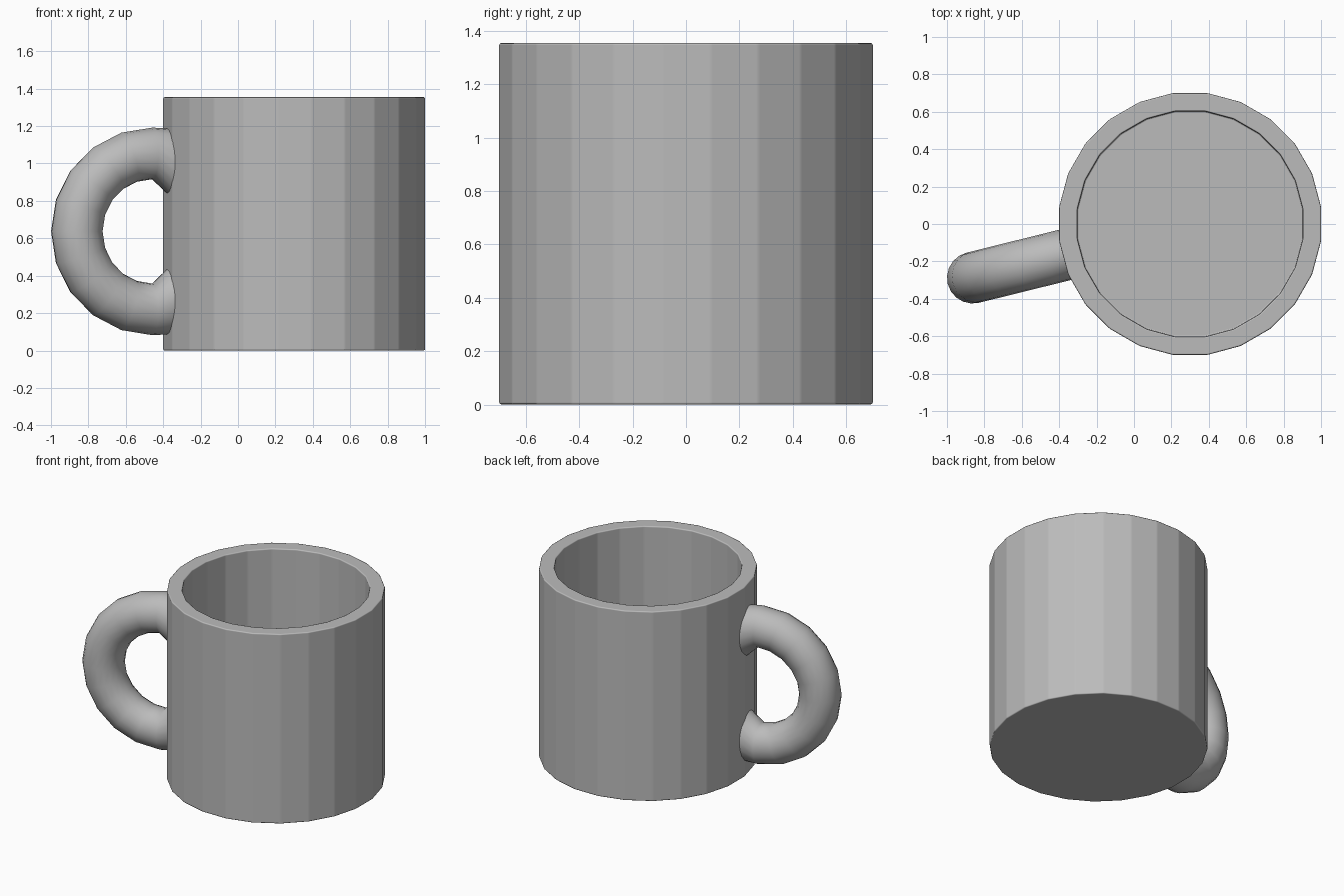
import bpy
import bmesh
from math import sin, cos, pi, radians
from mathutils import Matrix, Vector

cube = bpy.data.objects.get("Cube")
if cube:
    bpy.data.objects.remove(cube)

# One plain ceramic colour
grey = bpy.data.materials.new("ceramic_grey")
grey.use_nodes = True
colour = (0.5, 0.5, 0.5, 1)
grey.diffuse_color = colour
grey.node_tree.nodes["Principled BSDF"].inputs["Base Color"].default_value = colour


def loft(name, rings, matrix, angle):
    """Skin a list of equal-sized rings, cap both ends and shade smoothly."""
    bm = bmesh.new()
    loops = [[bm.verts.new(p) for p in ring] for ring in rings]
    n = len(loops[0])
    for a, b in zip(loops, loops[1:]):
        for i in range(n):
            j = (i + 1) % n
            bm.faces.new((a[i], a[j], b[j], b[i]))
    bm.faces.new(loops[0])
    bm.faces.new(loops[-1])
    bmesh.ops.recalc_face_normals(bm, faces=bm.faces)
    mesh = bpy.data.meshes.new(name)
    bm.to_mesh(mesh)
    bm.free()
    mesh.materials.append(grey)
    obj = bpy.data.objects.new(name, mesh)
    bpy.context.collection.objects.link(obj)
    obj.matrix_world = matrix
    bpy.ops.object.select_all(action="DESELECT")
    obj.select_set(True)
    bpy.context.view_layer.objects.active = obj
    bpy.ops.object.shade_smooth_by_angle(angle=radians(angle))
    return obj


# Cup: outer wall, rim, inner wall and floor as one 24-sided lathe
SIDES = 24
HEIGHT = 1.355


def cup_ring(radius, z):
    turn = 2 * pi / SIDES
    return [(radius * cos((i + 0.5) * turn), radius * sin((i + 0.5) * turn), z)
            for i in range(SIDES)]


profile = [(0.706, 0), (0.706, HEIGHT), (0.608, HEIGHT), (0.608, 0.1)]
cup = loft("cup", [cup_ring(r, z) for r, z in profile],
           Matrix.Translation((0.3, 0, 0)), 30)
bevel = cup.modifiers.new("soft_edges", "BEVEL")
bevel.width = 0.008
bevel.segments = 2
bevel.limit_method = "NONE"
bevel.harden_normals = True

# Handle: half a ring, flaring where it sinks into the cup wall
MAJOR, MINOR, TUBE = 0.417, 0.138, 20


def handle_ring(centre, up, high):
    return [centre + up * (high * cos(2 * pi * i / TUBE))
            + Vector((0, MINOR * sin(2 * pi * i / TUBE), 0)) for i in range(TUBE)]


def foot_ring(sign):
    return handle_ring(Vector((0.11, 0, sign * 0.362)), Vector((0, 0, sign)), 0.187)


rings = [foot_ring(1)]
for k in range(11):
    a = pi / 2 + k * pi / 10
    out = Vector((cos(a), 0, sin(a)))
    rings.append(handle_ring(out * MAJOR, out, MINOR))
rings.append(foot_ring(-1))
place = Matrix.Translation((-0.457, -0.187, 0.637)) @ Matrix.Rotation(radians(13.9), 4, "Z")
loft("handle", rings, place, 60)
